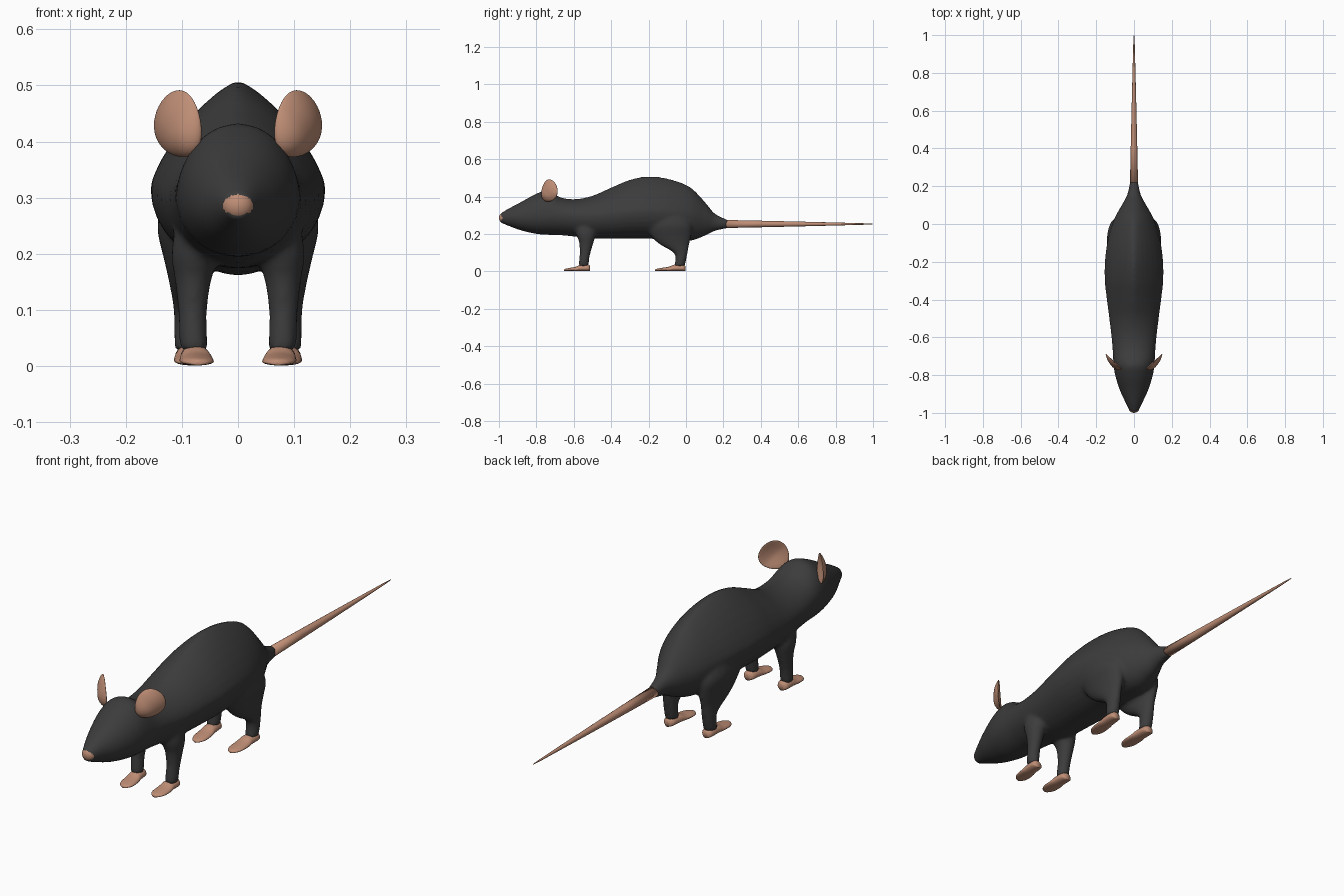
import bpy, bmesh, math
from mathutils import Vector

if "Cube" in bpy.data.objects:
    bpy.data.objects.remove(bpy.data.objects["Cube"])


def material(name, col):
    m = bpy.data.materials.new(name)
    m.diffuse_color = (*col, 1)
    m.use_nodes = True
    m.node_tree.nodes["Principled BSDF"].inputs["Base Color"].default_value = m.diffuse_color
    return m


FUR = material("charcoal fur", (0.045, 0.045, 0.045))
SKIN = material("pink skin", (0.52, 0.27, 0.18))


def finish(name, bm, mat):
    bmesh.ops.recalc_face_normals(bm, faces=bm.faces)
    me = bpy.data.meshes.new(name)
    bm.to_mesh(me)
    bm.free()
    me.materials.append(mat)
    me.shade_smooth()
    ob = bpy.data.objects.new(name, me)
    bpy.context.collection.objects.link(ob)
    return ob


def refine(rows, steps=5):
    """Catmull-Rom interpolation of every column."""
    out = []
    for i in range(len(rows) - 1):
        a, b, c, d = (rows[max(0, min(len(rows) - 1, i + k))] for k in (-1, 0, 1, 2))
        for s in range(steps):
            t = s / steps
            out.append([0.5 * (2 * q + (r - p) * t + (2 * p - 5 * q + 4 * r - w) * t * t
                               + (3 * q - p - 3 * r + w) * t ** 3)
                        for p, q, r, w in zip(a, b, c, d)])
    return out + [list(rows[-1])]


def loft(bm, rings):
    loops = [[bm.verts.new(p) for p in r] for r in rings]
    n = len(loops[0])
    for a, b in zip(loops, loops[1:]):
        for i in range(n):
            bm.faces.new((a[i], a[(i + 1) % n], b[(i + 1) % n], b[i]))
    bm.faces.new(loops[0])
    bm.faces.new(loops[-1])


def spow(v, e):
    return math.copysign(abs(v) ** e, v)


def y_ring(x, y, top, mid, bot, w, p, n=32):
    """Section across y; p shapes the upper half (2 = round, lower = ridged)."""
    pts = []
    for i in range(n):
        a = 2 * math.pi * i / n
        c, s = math.cos(a), math.sin(a)
        e = 2 / p if s > 0 else 1
        h = top - mid if s > 0 else mid - bot
        pts.append((x + w * spow(c, e), y, mid + h * spow(s, e)))
    return pts


def z_ring(x, y, z, rx, ry, n=20):
    return [(x + rx * math.cos(2 * math.pi * i / n),
             y + ry * math.sin(2 * math.pi * i / n), z) for i in range(n)]


# Torso and head: y, top, widest height, bottom, half width, upper roundness
BODY = [
    (-0.995, 0.308, 0.285, 0.262, 0.022, 2),
    (-0.95, 0.335, 0.29, 0.243, 0.043, 2),
    (-0.88, 0.372, 0.29, 0.218, 0.075, 2),
    (-0.80, 0.415, 0.30, 0.20, 0.10, 2),
    (-0.74, 0.432, 0.30, 0.195, 0.109, 2),
    (-0.67, 0.395, 0.30, 0.193, 0.113, 1.9),
    (-0.59, 0.386, 0.295, 0.185, 0.12, 1.8),
    (-0.50, 0.404, 0.295, 0.175, 0.131, 1.65),
    (-0.40, 0.448, 0.305, 0.174, 0.144, 1.5),
    (-0.30, 0.49, 0.315, 0.175, 0.155, 1.4),
    (-0.20, 0.508, 0.32, 0.175, 0.154, 1.35),
    (-0.09, 0.494, 0.315, 0.165, 0.14, 1.4),
    (0.02, 0.452, 0.30, 0.163, 0.108, 1.5),
    (0.10, 0.372, 0.28, 0.19, 0.065, 1.7),
    (0.155, 0.308, 0.262, 0.216, 0.036, 2),
    (0.225, 0.275, 0.253, 0.231, 0.021, 2),
]
# Legs: x, y, z, half width, half depth
FRONT_LEG = [
    (0.078, -0.54, 0.27, 0.030, 0.055),
    (0.077, -0.535, 0.20, 0.042, 0.052),
    (0.080, -0.533, 0.155, 0.033, 0.039),
    (0.081, -0.539, 0.10, 0.026, 0.029),
    (0.080, -0.545, 0.06, 0.025, 0.027),
    (0.079, -0.548, 0.026, 0.025, 0.027),
]
HIND_LEG = [
    (0.085, -0.10, 0.32, 0.045, 0.09),
    (0.092, -0.09, 0.25, 0.052, 0.12),
    (0.088, -0.08, 0.19, 0.044, 0.108),
    (0.088, -0.062, 0.145, 0.034, 0.080),
    (0.088, -0.029, 0.10, 0.027, 0.038),
    (0.088, -0.028, 0.06, 0.026, 0.029),
    (0.088, -0.036, 0.026, 0.025, 0.030),
]
bm = bmesh.new()
loft(bm, [y_ring(0, *r) for r in refine(BODY)])
for leg in (FRONT_LEG, HIND_LEG):
    for side in (1, -1):
        loft(bm, [z_ring(side * r[0], *r[1:]) for r in refine(leg)])
body = finish("body_and_legs", bm, FUR)
# Fuse the legs into the torso and soften the joins
rm = body.modifiers.new("fuse", 'REMESH')
rm.mode = 'VOXEL'
rm.voxel_size = 0.008
rm.use_smooth_shade = True
sm = body.modifiers.new("soften", 'SMOOTH')
sm.factor = 0.5
sm.iterations = 6

# Paws: distance from heel towards toe, top, half width
PAW = [(0.0, 0.028, 0.012), (0.012, 0.037, 0.024), (0.05, 0.036, 0.027),
       (0.075, 0.025, 0.030), (0.11, 0.018, 0.029), (0.13, 0.014, 0.019), (0.138, 0.010, 0.006)]
for name, x, heel, stretch in (("front_paw", 0.078, -0.513, 1.0), ("hind_paw", 0.088, -0.003, 1.17)):
    for side, label in ((1, "left"), (-1, "right")):
        bm = bmesh.new()
        rows = [(side * (x - 0.05 * d), heel - d * stretch, t, 0.42 * t, 0.001, w, 2)
                for d, t, w in refine(PAW, 4)]
        loft(bm, [y_ring(*r, n=20) for r in rows])
        finish(f"{name}_{label}", bm, SKIN)

# Tail
bm = bmesh.new()
TAIL = [(0.21, 0.0215), (0.4, 0.0175), (0.6, 0.013), (0.8, 0.008), (0.95, 0.004), (1.0, 0.0012)]
loft(bm, [y_ring(0, y, 0.253 + r, 0.253, 0.253 - r, r, 2, n=16) for y, r in TAIL])
finish("tail", bm, SKIN)

# Nose
bm = bmesh.new()
bmesh.ops.create_uvsphere(bm, u_segments=24, v_segments=14, radius=1)
for v in bm.verts:
    v.co = Vector((v.co.x * 0.028, -0.976 + v.co.y * 0.024, 0.286 + v.co.z * 0.027))
finish("nose", bm, SKIN)

# Ears: cupped discs narrowing to the inner lower root
for side, label in ((1, "left"), (-1, "right")):
    bm = bmesh.new()
    bmesh.ops.create_uvsphere(bm, u_segments=32, v_segments=20, radius=1)
    for v in bm.verts:
        u, d, h = v.co.x, v.co.y, v.co.z
        along, across = (u + h) * 0.7071, (h - u) * 0.7071
        across *= 0.92 + 0.18 * along
        root = max(0, -along)
        d = d * (0.007 + 0.013 * root) - 0.016 * (u * u + h * h) + 0.006
        u, h = (along - across) * 0.7071 * 0.062, (along + across) * 0.7071 * 0.062
        x = 0.112 + 0.70 * u + 0.71 * d
        y = -0.738 + 0.71 * u - 0.70 * d
        v.co = Vector((side * x, y, 0.428 + h))
    finish(f"ear_{label}", bm, SKIN)
